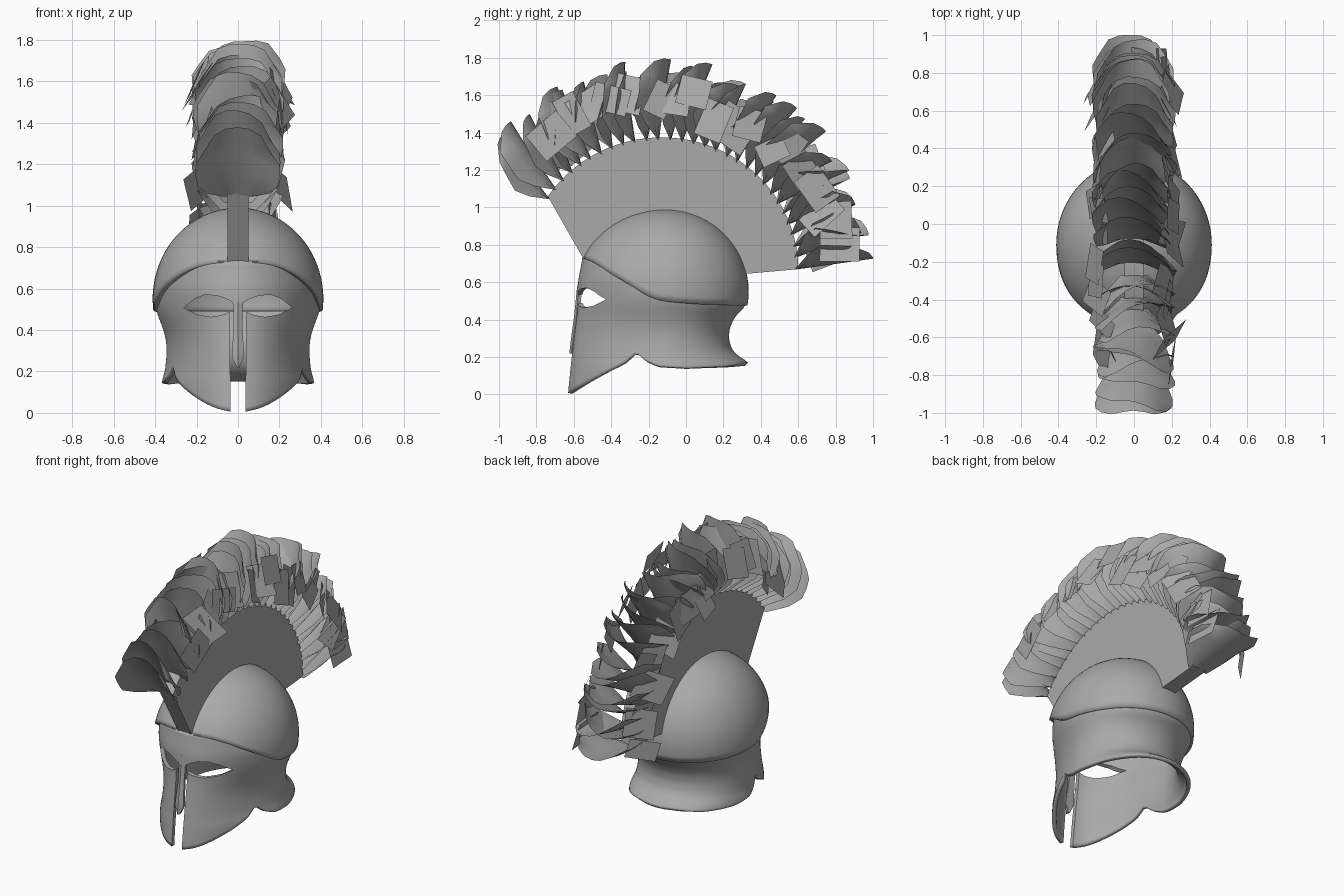
import bpy, bmesh, math, random
from mathutils import Vector

if "Cube" in bpy.data.objects:
    bpy.data.objects.remove(bpy.data.objects["Cube"])

random.seed(11)
grey = bpy.data.materials.new("plain_grey")
grey.diffuse_color = (0.4, 0.4, 0.4, 1)
grey.use_nodes = True
grey.node_tree.nodes["Principled BSDF"].inputs["Base Color"].default_value = grey.diffuse_color


def interp(table, v):
    """Linear lookup in (key, value) pairs."""
    if v <= table[0][0]:
        return table[0][1]
    for (a, p), (b, q) in zip(table, table[1:]):
        if v <= b:
            return p + (q - p) * (v - a) / (b - a)
    return table[-1][1]


def soft(table, v, r):
    """Lookup averaged over a small window, which rounds the corners."""
    return sum(interp(table, v + r * k / 3) for k in range(-3, 4)) / 7


def finish(bm, name, smooth=True):
    me = bpy.data.meshes.new(name)
    bm.to_mesh(me)
    bm.free()
    ob = bpy.data.objects.new(name, me)
    bpy.context.collection.objects.link(ob)
    me.materials.append(grey)
    if smooth:
        bpy.ops.object.select_all(action='DESELECT')
        ob.select_set(True)
        bpy.context.view_layer.objects.active = ob
        bpy.ops.object.shade_smooth_by_angle(angle=math.radians(40))
    return ob


def ring_surface(name, point, rows, cols=96, thickness=0.025):
    """Closed shell swept around z; point(theta, s) gives the outer surface."""
    bm = bmesh.new()
    grid = [[bm.verts.new(point(2 * math.pi * j / cols, i / rows)) for j in range(cols)]
            for i in range(rows + 1)]
    for i in range(rows):
        for j in range(cols):
            k = (j + 1) % cols
            bm.faces.new((grid[i][j], grid[i][k], grid[i + 1][k], grid[i + 1][j]))
    bmesh.ops.remove_doubles(bm, verts=bm.verts, dist=0.0005)
    bmesh.ops.recalc_face_normals(bm, faces=bm.faces)
    ob = finish(bm, name)
    mod = ob.modifiers.new("thickness", 'SOLIDIFY')
    mod.thickness, mod.offset = thickness, -1
    return ob


def prism(name, pts, axis, lo, hi, smooth=False):
    """Extrude a 2D outline along x (outline is y,z) or y (outline is x,z)."""
    bm = bmesh.new()
    def place(p, d):
        return (d, p[0], p[1]) if axis == 'x' else (p[0], d, p[1])
    a = [bm.verts.new(place(p, lo)) for p in pts]
    b = [bm.verts.new(place(p, hi)) for p in pts]
    bm.faces.new(a)
    bm.faces.new(b)
    for i in range(len(pts)):
        k = (i + 1) % len(pts)
        bm.faces.new((a[i], a[k], b[k], b[i]))
    bmesh.ops.recalc_face_normals(bm, faces=bm.faces)
    return finish(bm, name, smooth)


# Lines of the helmet, as functions of depth y
RIM = [(-0.59, 0.73), (-0.52, 0.71), (-0.45, 0.67), (-0.3, 0.585), (-0.18, 0.51),
       (-0.1, 0.495), (0.1, 0.48), (0.33, 0.475)]
BOTTOM = [(-0.6, 0.005), (-0.5, 0.07), (-0.4, 0.13), (-0.33, 0.17), (-0.27, 0.225),
          (-0.22, 0.18), (-0.15, 0.15), (0.0, 0.14), (0.2, 0.15), (0.3, 0.17)]
# Extents of the face and neck shell, as functions of height z
FRONT = [(0, -0.635), (0.15, -0.62), (0.3, -0.603), (0.45, -0.583), (0.6, -0.578), (0.73, -0.553)]
SIDE = [(0, 0.36), (0.15, 0.37), (0.2, 0.352), (0.3, 0.343), (0.37, 0.35), (0.45, 0.378),
        (0.5, 0.398), (0.6, 0.4), (0.73, 0.36)]
BACK = [(0.145, 0.345), (0.175, 0.335), (0.2, 0.285), (0.24, 0.245), (0.3, 0.228), (0.36, 0.235),
        (0.42, 0.265), (0.47, 0.318), (0.6, 0.325)]
POINTED = [(0.5, 1.35), (0.7, 1.05)]
CY = -0.1


# Dome
def dome_point(th, s):
    c = math.cos(th)
    depth = 0.485 if c > 0 else 0.445
    rim = soft(RIM, -0.11 - depth * c, 0.05)
    start = math.asin((rim - 0.55) / 0.44)
    phi = start + (math.pi / 2 - start) * s
    r = math.cos(phi)
    return (0.412 * math.sin(th) * r, -0.11 - depth * c * r, 0.55 + 0.44 * math.sin(phi))


ring_surface("dome", dome_point, 20)


# Face and neck guard, pointed towards the front
def mask_point(th, s):
    c = math.cos(th)
    ref = CY - (0.5 * c ** 1.3 if c > 0 else 0.42 * c)
    rim_y = -0.11 - (0.485 if c > 0 else 0.445) * c
    lo, hi = interp(BOTTOM, ref), soft(RIM, rim_y, 0.05) + 0.008
    z = lo + (hi - lo) * s
    if c > 0:
        y = CY + (soft(FRONT, z, 0.03) - CY) * c ** interp(POINTED, z)
    else:
        y = CY - (soft(BACK, z, 0.02) - CY) * c
    return (soft(SIDE, z, 0.03) * math.sin(th), y, z)


mask = ring_surface("face_and_neck_guard", mask_point, 32, 120, 0.025)

# Eye holes and the slot between the cheeks
half = [(0.035, -0.1), (0.04, 0.488), (0.075, 0.472), (0.13, 0.463), (0.2, 0.475), (0.262, 0.508),
        (0.21, 0.55), (0.16, 0.57), (0.1, 0.566), (0.055, 0.55), (0.03, 0.535)]
cutter = prism("face_opening_cutter", half + [(-x, z) for x, z in reversed(half)], 'y', -0.9, -0.25)
cutter.hide_render = True
cutter.hide_viewport = True
cutter.display_type = 'WIRE'
cut = mask.modifiers.new("face_opening", 'BOOLEAN')
cut.operation, cut.solver, cut.object = 'DIFFERENCE', 'EXACT', cutter

# Nose guard
bm = bmesh.new()
rings = []
for z, w, y in [(0.59, 0.05, -0.58), (0.56, 0.036, -0.584), (0.52, 0.023, -0.588), (0.42, 0.021, -0.598),
                (0.32, 0.027, -0.612), (0.27, 0.03, -0.618), (0.22, 0.006, -0.624)]:
    rings.append([bm.verts.new(p) for p in
                  ((-w, y + 0.012, z), (0, y, z), (w, y + 0.012, z), (w, y + 0.028, z), (-w, y + 0.028, z))])
for a, b in zip(rings, rings[1:]):
    for i in range(5):
        bm.faces.new((a[i], a[(i + 1) % 5], b[(i + 1) % 5], b[i]))
bm.faces.new(rings[0])
bm.faces.new(rings[-1])
bmesh.ops.recalc_face_normals(bm, faces=bm.faces)
finish(bm, "nose_guard")


# Crest holder, a fan-shaped plate
def crest_edge(f):
    """Point (y, z) on the outer edge, f = 0 at the front to 1 at the back."""
    t = math.radians(146.5 * (1 - f))
    return -0.13 + 0.73 * math.cos(t), 0.67 + 0.705 * math.sin(t)


outline = [crest_edge(i / 32) for i in range(33)]
outline += [(0.32, 0.645), (0.22, 0.74), (0.08, 0.86), (-0.11, 0.91), (-0.3, 0.87), (-0.45, 0.77), (-0.545, 0.72)]
prism("crest_holder", outline, 'x', -0.05, 0.05, True)


def crest_frame(f):
    y, z = crest_edge(f)
    a = math.radians(128 - 120 * f)
    out = Vector((0, math.cos(a), math.sin(a)))
    along = Vector((0, math.sin(a), -math.cos(a)))
    return Vector((0, y, z)), out, along


# Plume: scoop-shaped vanes set across the crest
WIDTH = [(0, 0.07), (0.12, 0.13), (0.3, 0.185), (0.5, 0.2), (0.75, 0.21), (1, 0.17)]
bm = bmesh.new()
COUNT = 30
for n in range(COUNT):
    f = n / (COUNT - 1)
    root, out, along = crest_frame(f)
    end = n in (0, COUNT - 1)
    length = 0.405 if end else random.uniform(0.34, 0.43)
    lean = 0 if end else random.uniform(-0.06, 0.06)
    skew = random.uniform(-0.035, 0.035)
    sweep = random.uniform(0.1, 0.17)
    twist = 0 if end else random.uniform(-0.07, 0.07)
    rows = []
    for i in range(6):
        v = i / 5
        row = []
        for k in range(-3, 4):
            u = k / 3
            reach = length * v * (1 - 0.25 * u ** 4 * v)
            shift = lean * v - sweep * u * u * min(1, v * 3) * (1 - 0.35 * v) + twist * u * v
            p = root - out * 0.02 + out * (reach + 0.02 * v) + along * shift
            p.x = interp(WIDTH, v) * u + skew * v
            row.append(bm.verts.new(p))
        rows.append(row)
    for a, b in zip(rows, rows[1:]):
        for j in range(6):
            bm.faces.new((a[j], a[j + 1], b[j + 1], b[j]))
finish(bm, "plume_vanes")

# Plume: loose flat tufts down both sides
bm = bmesh.new()
for side in (-1, 1):
    for n in range(18):
        f = 0.1 + 0.86 * n / 17 + random.uniform(-0.02, 0.02)
        root, out, along = crest_frame(f)
        c = root + out * random.uniform(0.13, 0.28)
        c.x = side * random.uniform(0.15, 0.21)
        a = random.uniform(-0.4, 0.4)
        e1 = (along * math.cos(a) + out * math.sin(a)) * random.uniform(0.05, 0.11)
        e2 = (out * math.cos(a) - along * math.sin(a)) * random.uniform(0.07, 0.11)
        e1.x += random.uniform(-0.03, 0.03)
        e2.x -= side * random.uniform(0.0, 0.06)
        quad = [bm.verts.new(p) for p in (c - e1 - e2, c + e1 - e2, c + e1 + e2, c - e1 + e2)]
        bm.faces.new(quad if side > 0 else quad[::-1])
finish(bm, "plume_side_tufts", False)
